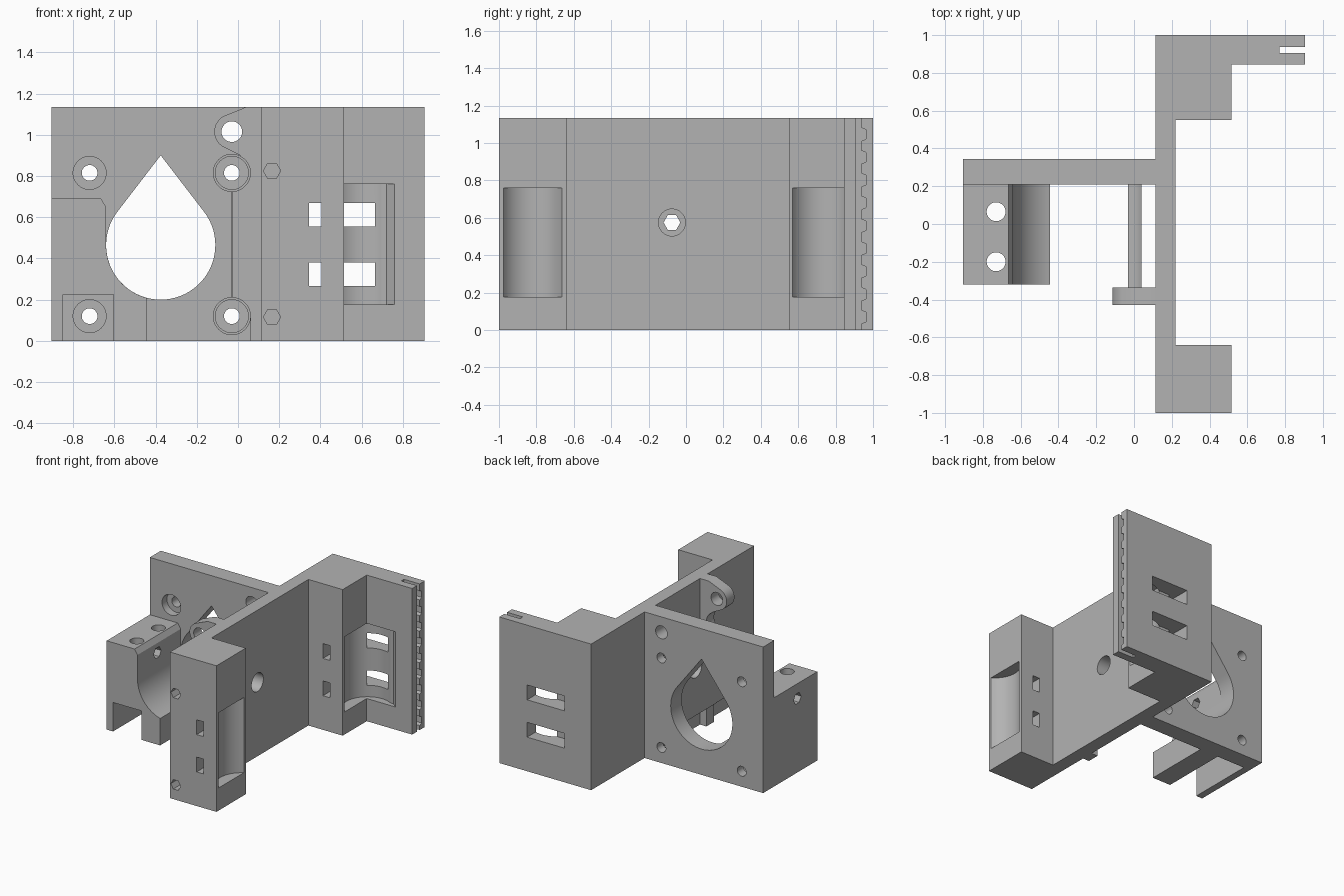
import bpy, bmesh, math

cube = bpy.data.objects.get("Cube")
if cube:
    bpy.data.objects.remove(cube, do_unlink=True)

grey = bpy.data.materials.new("plain grey")
grey.use_nodes = True
COLOUR = (0.45, 0.45, 0.45, 1)
grey.diffuse_color = COLOUR
grey.node_tree.nodes["Principled BSDF"].inputs["Base Color"].default_value = COLOUR

H = 1.135  # overall height


def prism(name, pts, axis, a, b):
    """Extrude a flat outline along an axis from a to b."""
    place = {"x": lambda p, t: (t, p[0], p[1]),
             "y": lambda p, t: (p[0], t, p[1]),
             "z": lambda p, t: (p[0], p[1], t)}[axis]
    bm = bmesh.new()
    low = [bm.verts.new(place(p, a)) for p in pts]
    high = [bm.verts.new(place(p, b)) for p in pts]
    bm.faces.new(low)
    bm.faces.new(high)
    n = len(pts)
    for i in range(n):
        j = (i + 1) % n
        bm.faces.new((low[i], low[j], high[j], high[i]))
    bmesh.ops.recalc_face_normals(bm, faces=bm.faces)
    mesh = bpy.data.meshes.new(name)
    bm.to_mesh(mesh)
    bm.free()
    mesh.materials.append(grey)
    ob = bpy.data.objects.new(name, mesh)
    bpy.context.collection.objects.link(ob)
    return ob


def rect(u0, u1, v0, v1):
    return [(u0, v0), (u1, v0), (u1, v1), (u0, v1)]


def arc(u, v, r, start=0, end=360, n=48):
    steps = n if end - start == 360 else n + 1
    angles = [math.radians(start + (end - start) * i / n) for i in range(steps)]
    return [(u + r * math.cos(t), v + r * math.sin(t)) for t in angles]


def carve(ob, cuts):
    """Subtract a list of (outline, axis, from, to) prisms."""
    cutters = []
    for cut in cuts:
        c = prism("cutter", *cut)
        c.hide_render = True
        m = ob.modifiers.new("cut", "BOOLEAN")
        m.operation, m.solver, m.object = "DIFFERENCE", "EXACT", c
        cutters.append(c)
    bpy.context.view_layer.update()
    deps = bpy.context.evaluated_depsgraph_get()
    mesh = bpy.data.meshes.new_from_object(ob.evaluated_get(deps))
    ob.modifiers.clear()
    ob.data = mesh
    for c in cutters:
        bpy.data.objects.remove(c, do_unlink=True)
    bpy.ops.object.select_all(action="DESELECT")
    ob.select_set(True)
    bpy.context.view_layer.objects.active = ob
    bpy.ops.object.shade_smooth_by_angle(angle=math.radians(30))


SCREW_X, SCREW_Z = (-0.72, -0.03), (0.12, 0.815)
BORE = (-0.375, 0.465, 0.265)
SIDE = (-0.075, 0.575)
TIES = ((0.265, 0.38), (0.555, 0.67))
LUG = (-0.03, 1.015)
side_hole = (arc(*SIDE, 0.072), "x", -0.2, 0.4)
head_clearance = [(arc(-0.03, z, 0.09), "y", -0.5, 0.22) for z in SCREW_Z]

# Motor plate with teardrop bore and screw holes
plate = prism("motor_plate", rect(-0.905, 0.115, 0, H), "y", 0.21, 0.345)
teardrop = arc(*BORE, 142.5 - 360 + 0, 37.5) + [(-0.375, 0.9)]
cuts = [(teardrop, "y", 0, 0.5), (arc(*LUG, 0.05), "y", 0, 0.5)] + head_clearance
for x in SCREW_X:
    for z in SCREW_Z:
        cuts += [(arc(x, z, 0.08), "y", 0.1, 0.27), (arc(x, z, 0.038), "y", 0, 0.5)]
carve(plate, cuts)

# Spine wall with the front and rear bearing blocks and the belt flange
plan = [(0.115, -1), (0.515, -1), (0.515, -0.64), (0.22, -0.64), (0.22, 0.55),
        (0.515, 0.55), (0.515, 0.845), (0.905, 0.845), (0.905, 1), (0.115, 1)]
frame = prism("bearing_frame", plan, "z", 0, H)
pocket = (0.176, 0.76)
tie_channel = [(0.345, 0.5), (0.405, 0.5), (0.405, 0.87), (0.665, 0.87),
               (0.665, 1.05), (0.345, 1.05)]
cuts = [side_hole,
        (arc(0.605, -0.82, 0.18), "z", *pocket),
        (arc(0.605, 0.725, 0.18), "z", *pocket),
        ([(0.6, 0.8), (0.76, 0.8), (0.76, 0.846), (0.72, 0.88), (0.6, 0.88)], "z", *pocket)]
for z0, z1 in TIES:
    cuts += [(tie_channel, "z", z0, z1),
             (rect(0.345, 0.405, z0, z1), "y", -1.1, -0.6)]
for z in (0.115, 0.825):
    cuts.append((arc(0.165, z, 0.042, n=6), "y", -1.1, -0.8))

# Toothed belt slot
comb = [(0.905, -0.1), (0.938, -0.1)]
pitch = 0.122
for i in range(10):
    z = 0.035 + i * pitch
    if z + 0.07 > H:
        break
    comb += [(0.938, z), (0.963, z + 0.01), (0.963, z + 0.06), (0.938, z + 0.07)]
comb += [(0.938, H + 0.1), (0.905, H + 0.1)]
cuts.append((comb, "x", 0.77, 1.0))
carve(frame, cuts)

# Rod cradle: block cut by the bore, with a notch below and clamp holes
cradle = prism("rod_cradle", rect(-0.905, -0.445, 0, 0.69), "y", -0.32, 0.21)
x, z, r = BORE
scoop = arc(x, z, r, 180, 360) + [(x + r, 0.8), (-0.665, 0.8), (-0.665, 0.69), (-0.64, 0.65)]
cuts = [(scoop, "y", -0.5, 0.4),
        (rect(-0.85, -0.605, -0.1, 0.225), "y", -0.5, 0.4),
        (arc(*SIDE, 0.045, n=6), "x", -1, -0.4)]
cuts += [(arc(-0.73, y, 0.05), "z", 0.1, 0.8) for y in (-0.2, 0.065)]
carve(cradle, cuts)

# Idler lug and its front wall
outline = [(-0.03, 0), (0.115, 0), (0.115, H), (0.04, H)]
outline += arc(*LUG, 0.085, 115, 235, 20) + [(0.01, 0.9), (-0.03, 0.85)]
lug = prism("idler_lug", outline, "y", -0.43, -0.335)
carve(lug, head_clearance + [(arc(*LUG, 0.05), "y", -0.5, 0),
                             (rect(-0.15, 0.06, -0.1, 0.12), "y", -0.5, 0)])

# Thin inner wall between lug and plate, scooped for the screw heads
web = prism("inner_web", rect(-0.033, 0.04, 0.12, 0.815), "y", -0.335, 0.21)
carve(web, head_clearance + [side_hole])
